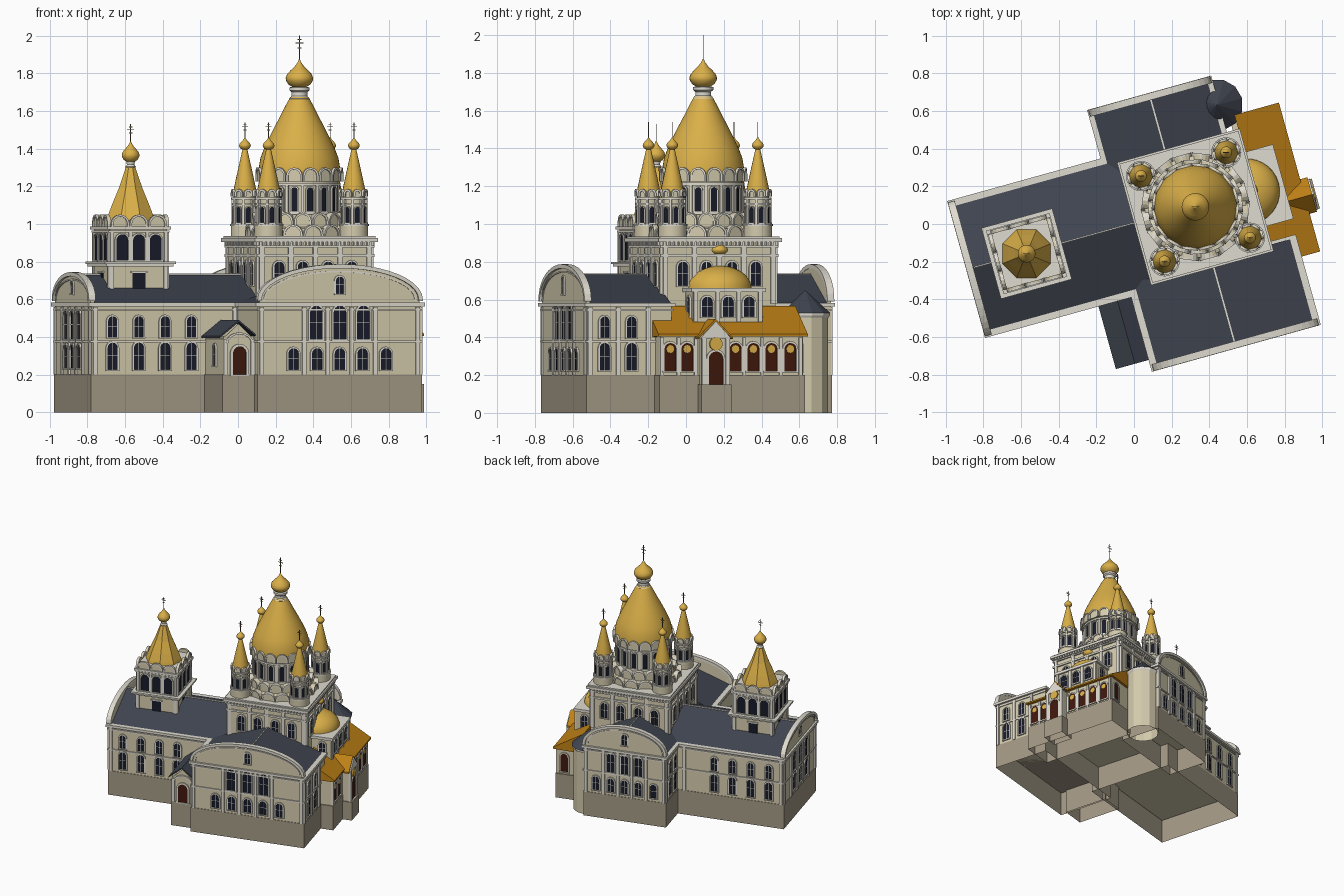
import bpy, bmesh
from math import pi, cos, sin, radians
from mathutils import Matrix, Vector

if "Cube" in bpy.data.objects:
    bpy.data.objects.remove(bpy.data.objects["Cube"])

TURN = radians(15.5)
PLACE = Matrix.Translation((0.326, 0.091, 0)) @ Matrix.Rotation(TURN, 4, 'Z')
COL = dict(wall=(.66, .60, .42), trim=(.74, .71, .63), plinth=(.37, .32, .235), roof=(.05, .058, .078),
           gold=(.70, .43, .065), amber=(.52, .22, .008), glass=(.009, .011, .022), door=(.05, .009, .004),
           metal=(.16, .13, .08))
MATS = {}
for k, c in COL.items():
    MATS[k] = bpy.data.materials.new(k)
    MATS[k].diffuse_color = (*c, 1)
parts = {}


def part(name, mat):
    return parts.setdefault((name, mat), bmesh.new())


def prism(name, mat, pts, M, y0, y1):
    """Extrude an (x, z) outline along y, then place it with M."""
    bm = part(name, mat)
    a, b = ([bm.verts.new(M @ Vector((x, y, z))) for x, z in pts] for y in (y0, y1))
    n = len(pts)
    fs = [bm.faces.new(a), bm.faces.new(b[::-1])]
    fs += [bm.faces.new((a[i], b[i], b[(i + 1) % n], a[(i + 1) % n])) for i in range(n)]
    bmesh.ops.recalc_face_normals(bm, faces=fs)


def box(name, mat, x0, x1, y0, y1, z0, z1, M=Matrix(), hollow=False):
    bm = part(name, mat)
    S = Matrix.LocRotScale(((x0 + x1) / 2, (y0 + y1) / 2, (z0 + z1) / 2), None, (x1 - x0, y1 - y0, z1 - z0))
    vs = bmesh.ops.create_cube(bm, size=1, matrix=M @ S)['verts']
    if hollow:  # open underside
        low = [f for f in {f for v in vs for f in v.link_faces} if all(v.co.z < z0 + 1e-4 for v in f.verts)]
        bmesh.ops.delete(bm, geom=low, context='FACES_ONLY')


def lathe(name, mat, prof, cx, cy, n=32, turn=0):
    bm = part(name, mat)
    rings = [[bm.verts.new((cx + r * cos(turn + 2 * pi * i / n), cy + r * sin(turn + 2 * pi * i / n), z))
              for i in range(n)] if r > 1e-5 else [bm.verts.new((cx, cy, z))] for r, z in prof]
    for a, b in zip(rings, rings[1:]):
        for i in range(n):
            j = (i + 1) % n
            bm.faces.new([a[i], a[j], b[j], b[i]] if len(b) > 1 else [a[i], a[j], b[0]])
    if len(rings[-1]) > 1:
        bm.faces.new(rings[-1])


def face(cx, cy, deg):
    """Facade frame: outward is local -y, 0=south 90=east 180=north 270=west."""
    return Matrix.Translation((cx, cy, 0)) @ Matrix.Rotation(radians(deg), 4, 'Z')


def around(n, r, cx=0, cy=0, off=0):
    return [face(cx, cy, 360 * (i + off) / n) @ Matrix.Translation((0, -r, 0)) for i in range(n)]


def arch(x, w, z0, z1, h=None, n=8):
    h = h or w / 2
    return [(x - w / 2, z0)] + [(x - w / 2 * cos(pi * i / n), z1 - h + h * sin(pi * i / n)) for i in range(n + 1)] \
        + [(x + w / 2, z0)]


def ring(x, w, z0, z1, t, h=None, n=8):
    """Arch-shaped band of thickness t, open at the bottom."""
    h = h or w / 2
    return arch(x, w, z0, z1, h, n) + arch(x, w - 2 * t, z0, z1 - t, h - t, n)[::-1]


def window(M, x, w, z0, z1, frame=.009, mat='glass', bar=True, name='windows'):
    prism(name, mat, arch(x, w, z0, z1), M, .01, -.004)
    prism('window_frames', 'trim', ring(x, w + 2 * frame, z0, z1 + frame, frame), M, .01, -.01)
    box('window_frames', 'trim', x - w / 2 - frame, x + w / 2 + frame, -.012, .01, z0 - .008, z0, M)
    if bar:
        zm = (z0 + z1) / 2
        box('window_frames', 'trim', x - .0015, x + .0015, -.006, .0, z0, z1, M)
        box('window_frames', 'trim', x - w / 2, x + w / 2, -.006, .0, zm, zm + .003, M)


def kokoshnik(M, x, w, z0, z1, name, back=.008):
    h = min(w / 2, z1 - z0 - .002)
    prism(name, 'wall', arch(x, w, z0, z1, h), M, back, -.004)
    prism(name, 'trim', ring(x, w, z0, z1, .011, h), M, back, -.012)


def pilasters(M, xs, z0, z1, w=.022):
    for x in xs:
        box('pilasters', 'trim', x - w / 2, x + w / 2, -.010, .01, z0, z1, M)


def onion(name, cx, cy, z0, R, H, top=0, bar=0):
    """Onion finial, with a cross facing the model's front when top is given."""
    prof = [(.45, 0), (.8, .1), (.98, .24), (1, .33), (.9, .45), (.65, .58), (.34, .72), (.13, .86), (0, 1)]
    lathe(name, 'gold', [(R * r, z0 + H * z) for r, z in prof], cx, cy, 24)
    if not top:
        return
    M = Matrix.Translation((cx, cy, 0)) @ Matrix.Rotation(-TURN, 4, 'Z')
    z, t = z0 + H, .002
    box('crosses', 'metal', -t, t, -t, t, z - .02, top, M)
    for f, k in ((.45, .5), (.68, 1), (.83, .5)):
        zz = z + (top - z) * f
        box('crosses', 'metal', -bar * k, bar * k, -t, t, zz - t, zz + t, M)


def block(name, x0, x1, y0, y1, top=.575):
    """Plinth, wall, string course and cornice of one wing."""
    box('plinth', 'plinth', x0 - .004, x1 + .004, y0 - .004, y1 + .004, 0, .2, hollow=True)
    box(name, 'wall', x0, x1, y0, y1, .2, top)
    for e, z0, z1 in ((.008, .372, .382), (.008, top - .035, top - .025), (.017, top - .012, top + .008)):
        box('cornices', 'trim', x0 - e, x1 + e, y0 - e, y1 + e, z0, z1)


def gable(M, half, top, name):
    """Curved parapet closing the end of a wing."""
    h = top - .60
    prism(name, 'wall', arch(0, 2 * half - .03, .57, top - .01, h - .01, 20), M, .02, -.002)
    prism('gable_trim', 'trim', ring(0, 2 * half, .59, top, .022, h, 20), M, .022, -.016)
    prism('gable_trim', 'trim', ring(0, 2 * half - .07, .59, top - .035, .008, h - .035, 20), M, .02, -.008)
    window(M, 0, .045, .63, min(.72, top - .05))


def two_rows(M, xs):
    for x in xs:
        window(M, x, .055, .228, .37)
        window(M, x, .05, .40, .51)


# --- wings -----------------------------------------------------------------
block('nave', -1.245, -.28, -.355, .365)
block('south_transept', -.44, .457, -.765, -.30)
block('north_transept', -.40, .25, .30, .632)
prism('nave_roof', 'roof', [(-.372, .572), (.362, .572), (-.005, .73)], face(-1.23, 0, 270), 0, .94)
prism('south_roof', 'roof', [(-.452, .572), (.469, .572), (.008, .735)], face(0, -.75, 0), 0, .45)
prism('north_roof', 'roof', [(-.412, .572), (.262, .572), (-.076, .735)], Matrix(), .28, .617)
for x0, x1, y0, y1 in ((-1.22, -.3, .001, .009), (.004, .012, -.75, -.31), (-.08, -.072, .31, .617)):
    box('ridges', 'trim', x0, x1, y0, y1, .72, .738)

S, N, W = face(.0085, -.765, 0), face(-.075, .632, 180), face(-1.245, .005, 270)
gable(S, .455, .787, 'south_gable')
gable(N, .335, .787, 'north_gable')
gable(W, .368, .745, 'west_gable')
for x in (-.255, -.125, 0, .125, .255):
    window(S, x, .058, .228, .34)
for x in (-.13, 0, .13):
    window(S, x, .07, .39, .565)
pilasters(S, (-.43, -.195, -.065, .065, .195, .43), .2, .56)
for x in (-.23, -.11, 0, .11, .23):
    window(N, x, .052, .228, .34)
for x in (-.11, 0, .11):
    window(N, x, .058, .39, .55)
pilasters(N, (-.31, -.17, -.055, .055, .17, .31), .2, .56)
for x in (-.13, 0, .13):
    window(W, x, .065, .235, .36)
    window(W, x, .065, .39, .54)
pilasters(W, (-.34, -.2, -.065, .065, .2, .34), .2, .56)
# side walls of the wings
for y, deg, s in ((-.355, 0, 1), (.365, 180, -1)):
    M = face(-.84, y, deg)
    two_rows(M, [s * x for x in (-.29, -.145, 0, .145)])
    pilasters(M, (-.385, .385), .2, .56)
two_rows(face(.457, 0, 90), (-.67, -.522))
pilasters(face(.457, 0, 90), (-.75, -.595, -.43), .2, .56)
two_rows(face(-.40, 0, 270), (-.54, -.44))
pilasters(face(-.40, 0, 270), (-.615,), .2, .56)

# --- south-west vestibule ---------------------------------------------------
box('plinth', 'plinth', -.622, -.43, -.712, -.34, 0, .2, hollow=True)
box('vestibule', 'wall', -.615, -.445, -.705, -.34, .2, .405)
V = face(-.532, -.705, 0)
prism('vestibule_roof', 'roof', [(-.105, .395), (0, .48), (.105, .395), (.105, .405), (0, .49), (-.105, .405)], V, -.012, .36)
prism('vestibule', 'wall', [(-.085, .39), (.085, .39), (0, .47)], V, 0, .34)
window(V, .005, .075, .2, .35, .014, 'door', False, 'doors')
kokoshnik(V, .005, .15, .365, .425, 'vestibule_pediment')
pilasters(V, (-.072, .077), .2, .39)
window(face(-.615, -.55, 270), 0, .045, .25, .36)

# --- east gallery, entrance, apse and corner turret ------------------------
box('plinth', 'plinth', .3, .56, -.395, .405, 0, .2, hollow=True)
box('gallery', 'wall', .3, .55, -.388, .396, .2, .42)
prism('gallery_roof', 'amber', [(.575, .405), (.575, .418), (.33, .565), (.33, .40)], Matrix(), -.405, .415)
E = face(.55, 0, 90)
for y in (-.335, -.242, .023, .121, .22, .324):
    window(E, y, .066, .222, .37, .01, 'door', False, 'doors')
    prism('icons', 'gold', [(y + .021 * cos(a * pi / 6), .338 + .021 * sin(a * pi / 6)) for a in range(12)], E, 0, -.007)
pilasters(E, (-.38, -.289, -.193, -.028, .072, .17, .272, .38), .2, .4, .018)
window(face(.49, .396, 180), 0, .06, .222, .37, .01, 'door', False, 'doors')
box('plinth', 'plinth', .5, .635, -.185, -.02, 0, .15, hollow=True)
box('entrance', 'wall', .5, .615, -.175, -.03, .15, .40)
D = face(.615, -.1025, 90)
prism('entrance', 'trim', [(-.085, .395), (.085, .395), (0, .485)], D, .1, -.008)
prism('entrance_roof', 'amber', [(-.095, .39), (0, .485), (.095, .39), (.095, .402), (0, .498), (-.095, .402)], D, .2, 0)
window(D, 0, .08, .15, .325, .012, 'door', False, 'doors')
pilasters(D, (-.065, .065), .15, .4)
prism('icons', 'gold', [(.035 * cos(a * pi / 8), .365 + .035 * sin(a * pi / 8)) for a in range(16)], D, 0, -.014)
box('apse', 'wall', .28, .47, -.185, .195, .42, .64)
box('cornices', 'trim', .28, .485, -.2, .21, .64, .662)
for y in (-.11, .005, .12):
    window(face(.47, 0, 90), y, .06, .51, .615)
for y, d in ((-.185, 0), (.195, 180)):
    window(face(.40, y, d), 0, .05, .51, .615)
pilasters(face(.47, 0, 90), (-.173, -.053, .063, .183), .48, .64)
lathe('apse_dome', 'gold', [(.175 * cos(i * pi / 20), .66 + .12 * sin(i * pi / 20)) for i in range(10)] + [(0, .78)], .285, .005)
onion('apse_finial', .298, .005, .838, .046, .08)
lathe('corner_turret', 'wall', [(.125, 0), (.125, .53)], .255, .49, 12)
lathe('cornices', 'trim', [(.128, .505), (.134, .515), (.134, .53)], .255, .49, 12)
lathe('turret_roof', 'roof', [(.138, .528), (0, .65)], .255, .49, 12)

# --- central block ----------------------------------------------------------
C = .312
box('central_block', 'wall', -C, C, -C, C, .2, .93)
for e, z0, z1 in ((.012, .825, .84), (.012, .875, .885), (.026, .905, .925), (.016, .925, .935)):
    box('cornices', 'trim', -C - e, C + e, -C - e, C + e, z0, z1)
for M in around(4, C):
    for x in (-.2, -.07, .07, .2):
        window(M, x, .055, .675, .80)
    pilasters(M, (-.295, -.135, 0, .135, .295), .58, .93, .026)
    for i in range(25):
        x = (i - 12) * .024
        box('dentils', 'trim', x - .006, x + .006, -.02, 0, .887, .905, M)

# --- central drum and dome --------------------------------------------------
lathe('drum', 'wall', [(.27, .93), (.27, .975), (.24, .985), (.24, 1.03), (.205, 1.05), (.205, 1.25)], 0, 0, 48)
for z, r in ((1.05, .215), (1.205, .218)):
    lathe('drum_trim', 'trim', [(.2, z), (r, z), (r, z + .014), (.2, z + .014)], 0, 0, 48)
for M in around(16, .272):
    kokoshnik(M, 0, .106, .932, .997, 'drum_gables', .025)
for M in around(16, .238, off=.5):
    kokoshnik(M, 0, .092, .99, 1.06, 'drum_gables', .025)
for M in around(16, .218):
    kokoshnik(M, 0, .086, 1.225, 1.30, 'dome_gables')
for M in around(16, .204):
    window(M, 0, .034, 1.07, 1.195, .007, bar=False)
for M in around(16, .204, off=.5):
    pilasters(M, (0,), 1.06, 1.21, .016)
lathe('main_dome', 'gold', [(.218, 1.23), (.219, 1.28), (.207, 1.35), (.19, 1.395), (.165, 1.45), (.135, 1.51), (.103, 1.57),
                            (.073, 1.63), (.048, 1.675)], 0, 0, 48)
lathe('dome_neck', 'trim', [(.05, 1.655), (.055, 1.665), (.042, 1.68), (.042, 1.70), (.054, 1.71), (.054, 1.725), (.03, 1.73)], 0, 0, 32)
onion('main_finial', 0, 0, 1.725, .073, .155, 2.0, .022)

# --- four corner towers -----------------------------------------------------
for cx, cy in ((-.235, -.235), (-.235, .235), (.235, -.235), (.235, .235)):
    lathe('corner_towers', 'wall', [(.075, .93), (.075, .995), (.06, 1.0), (.06, 1.18)], cx, cy, 24)
    for z, r in ((.99, .08), (1.1, .07), (1.13, .073)):
        lathe('tower_trim', 'trim', [(.055, z), (r, z), (r, z + .01), (.055, z + .01)], cx, cy, 24)
    for M in around(8, .06, cx, cy):
        window(M, 0, .026, 1.008, 1.09, .004, bar=False)
        kokoshnik(M, 0, .046, 1.145, 1.185, 'tower_gables')
    for M in around(8, .062, cx, cy, .5):
        pilasters(M, (0,), 1.0, 1.13, .012)
    lathe('tower_spires', 'gold', [(.063, 1.165), (.06, 1.185), (.046, 1.25), (.028, 1.33), (.012, 1.40), (.008, 1.41)], cx, cy, 16)
    onion('tower_finials', cx, cy, 1.395, .031, .07, 1.54, .016)

# --- bell tower -------------------------------------------------------------
bx = -.93
for mat, h, z0, z1 in (('wall', .16, .56, .78), ('trim', .185, .775, .787), ('trim', .195, .787, .80), ('wall', .158, .80, .985),
                       ('trim', .168, .955, .965), ('trim', .175, .97, .988), ('trim', .15, .988, 1.02)):
    box('bell_tower', mat, bx - h, bx + h, -h, h, z0, z1)
for M in around(4, .158, bx):
    for x in (-.092, 0, .092):
        window(M, x, .066, .81, .945, .008, bar=False)
        kokoshnik(M, x * 1.12, .1, .985, 1.05, 'bell_gables')
    pilasters(M, (-.148, -.046, .046, .148), .80, .96, .018)
    pilasters(M, (-.148, .148), .6, .78)
    box('windows', 'glass', -.035, .035, -.008, 0, .64, .74, M)
    box('window_frames', 'trim', -.045, .045, -.012, 0, .74, .75, M)
lathe('bell_spire', 'gold', [(.14, 1.015), (.132, 1.04), (.108, 1.10), (.068, 1.19), (.024, 1.31)], bx, 0, 8, pi / 8 - TURN)
lathe('bell_neck', 'trim', [(.024, 1.295), (.028, 1.305), (.02, 1.315), (.024, 1.335)], bx, 0, 16)
onion('bell_finial', bx, 0, 1.33, .047, .115, 1.53, .018)

# --- turn parts into objects ------------------------------------------------
SMOOTH = ('dome', 'drum', 'finial', 'neck', 'towers', 'tower_trim', 'spires')
for (name, mat), bm in parts.items():
    me = bpy.data.meshes.new(name)
    bm.transform(PLACE)
    bm.to_mesh(me)
    bm.free()
    me.materials.append(MATS[mat])
    ob = bpy.data.objects.new(name, me)
    bpy.context.collection.objects.link(ob)
    ob.select_set(any(s in name for s in SMOOTH) and 'gables' not in name)
    if ob.select_get():
        bpy.context.view_layer.objects.active = ob
bpy.ops.object.shade_smooth_by_angle(angle=radians(35))

for m in bpy.data.materials:
    if m.users and not m.is_grease_pencil:
        m.use_nodes = True
        m.node_tree.nodes["Principled BSDF"].inputs["Base Color"].default_value = m.diffuse_color
